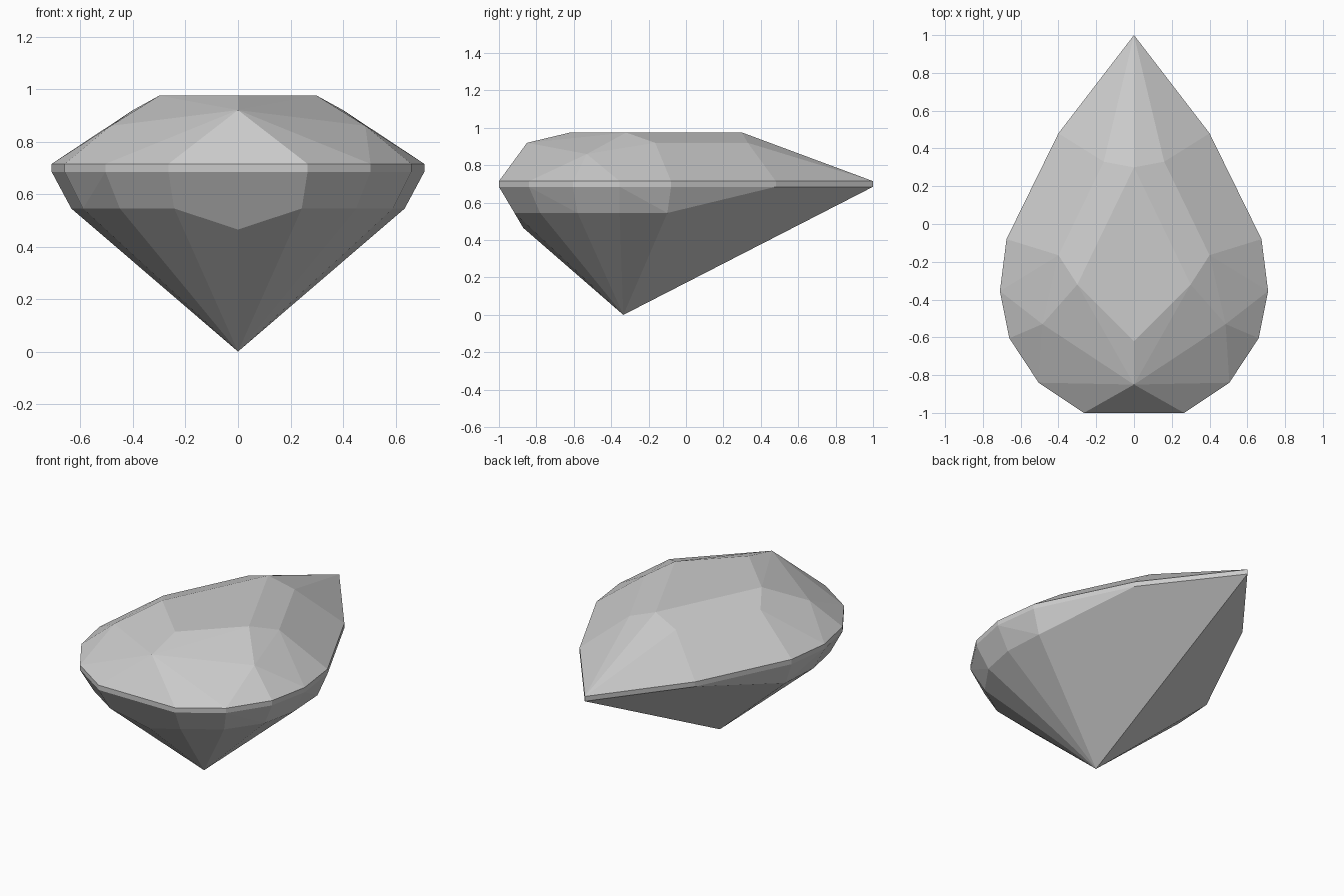
import bpy
import bmesh
import math

cube = bpy.data.objects.get("Cube")
if cube:
    bpy.data.objects.remove(cube, do_unlink=True)

# Single gem colour
mat = bpy.data.materials.new("pale_grey_gem")
mat.use_nodes = True
GREY = (0.6, 0.6, 0.6, 1.0)
mat.diffuse_color = GREY
mat.node_tree.nodes["Principled BSDF"].inputs["Base Color"].default_value = GREY

# Right half of the pear outline, from the rear tip to the blunt front
outline = [(0, 1), (0.40, 0.48), (0.675, -0.08), (0.71, -0.355),
           (0.66, -0.605), (0.505, -0.84), (0.265, -1)]
girdle = [(x, y, z) for x, y in outline for z in (0.685, 0.715)]

# Table corners, then the crown facet corners
table = [(0, -0.62, 0.975), (0.30, -0.32, 0.975), (0, 0.30, 0.975)]
crown = [(0, -0.85, 0.92), (0.40, -0.165, 0.92), (0.16, 0.33, 0.92),
         (0.485, -0.53, 0.86)]

# Pavilion break line, front kite corner and pointed culet
pavilion = [(0.62, -0.10, 0.545), (0.635, -0.355, 0.545), (0.59, -0.58, 0.545),
            (0.45, -0.78, 0.545), (0.243, -0.917, 0.545),
            (0, -0.87, 0.465), (0, -0.335, 0)]


def build_gem(name, half):
    """Mirror the facet corners and wrap them in flat convex facets."""
    points = set(half) | {(-x, y, z) for x, y, z in half if x > 0}
    bm = bmesh.new()
    for p in sorted(points):
        bm.verts.new(p)
    hull = bmesh.ops.convex_hull(bm, input=bm.verts)
    loose = [v for v in hull["geom_interior"] + hull["geom_unused"]
             if isinstance(v, bmesh.types.BMVert)]
    bmesh.ops.delete(bm, geom=list(set(loose)), context="VERTS")
    bmesh.ops.dissolve_limit(bm, angle_limit=math.radians(1.5),
                             verts=bm.verts, edges=bm.edges)
    bmesh.ops.recalc_face_normals(bm, faces=bm.faces)
    mesh = bpy.data.meshes.new(name)
    bm.to_mesh(mesh)
    bm.free()
    mesh.materials.append(mat)
    obj = bpy.data.objects.new(name, mesh)
    bpy.context.collection.objects.link(obj)
    return obj


build_gem("pear_cut_gem", girdle + table + crown + pavilion)
